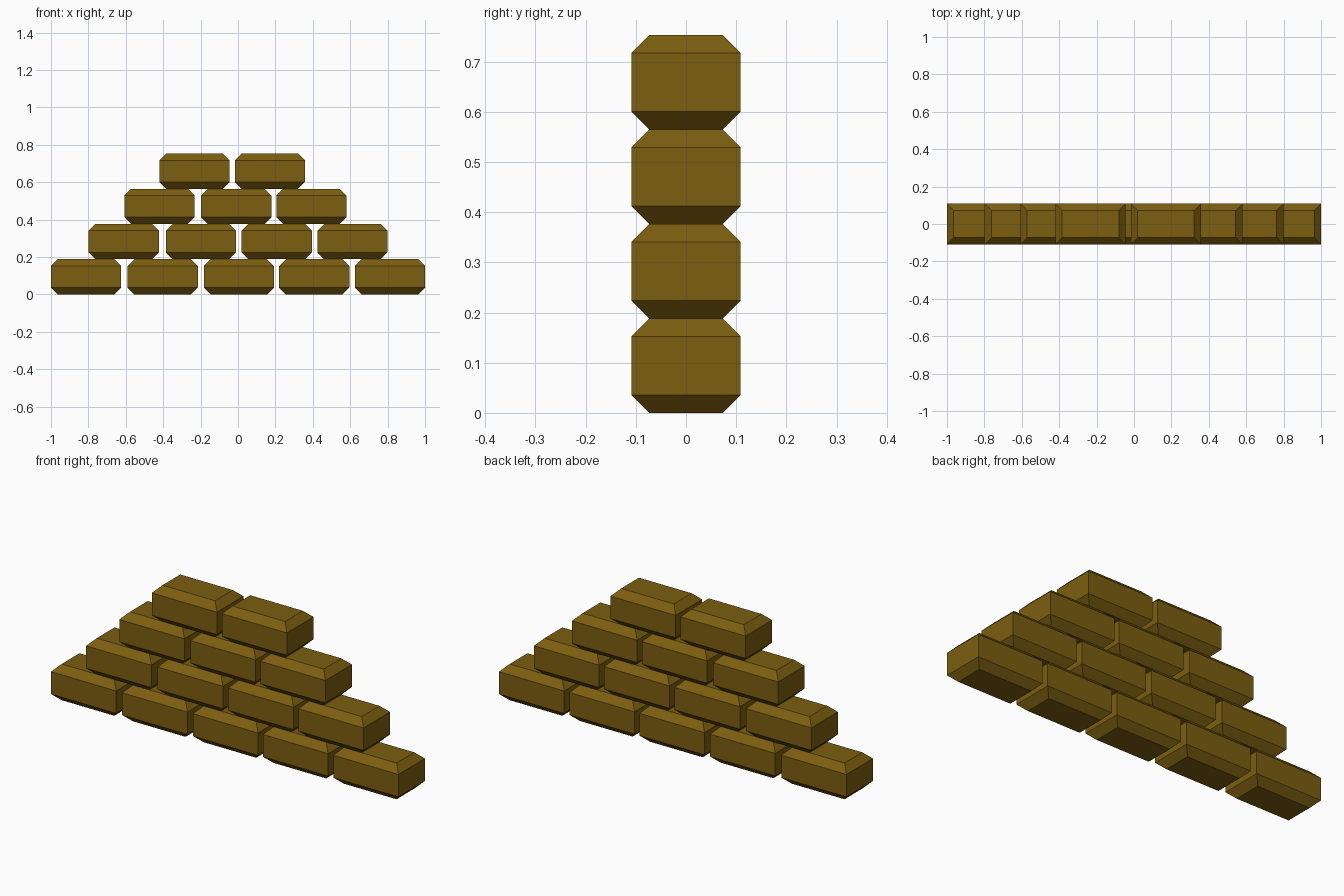
import bpy
import bmesh

old = bpy.data.objects.get("Cube")
if old:
    bpy.data.objects.remove(old, do_unlink=True)

LENGTH, DEPTH, HEIGHT, CHAMFER = 0.375, 0.218, 0.1883, 0.036

brown = bpy.data.materials.new("golden_brown")
brown.use_nodes = True
colour = (0.2, 0.112, 0.005, 1)
brown.diffuse_color = colour
brown.node_tree.nodes["Principled BSDF"].inputs["Base Color"].default_value = colour


def brick_mesh():
    """Block with chamfered top and bottom rims and sharp upright corners."""
    bm = bmesh.new()
    rings = []
    for z, inset in ((0, CHAMFER), (CHAMFER, 0), (HEIGHT - CHAMFER, 0), (HEIGHT, CHAMFER)):
        x, y = LENGTH / 2 - inset, DEPTH / 2 - inset
        rings.append([bm.verts.new((sx * x, sy * y, z))
                      for sx, sy in ((-1, -1), (1, -1), (1, 1), (-1, 1))])
    for low, high in zip(rings, rings[1:]):
        for i in range(4):
            j = (i + 1) % 4
            bm.faces.new((low[i], low[j], high[j], high[i]))
    bm.faces.new(rings[0][::-1])
    bm.faces.new(rings[-1])
    bmesh.ops.recalc_face_normals(bm, faces=bm.faces)
    mesh = bpy.data.meshes.new("brick")
    bm.to_mesh(mesh)
    bm.free()
    mesh.materials.append(brown)
    return mesh


# Left edge of every brick, course by course from the ground up
courses = (
    (-1.0, -0.59, -0.183, 0.22, 0.625),
    (-0.798, -0.386, 0.02, 0.424),
    (-0.607, -0.197, 0.205),
    (-0.42, -0.017),
)
mesh = brick_mesh()
for row, starts in enumerate(courses):
    for n, start in enumerate(starts):
        brick = bpy.data.objects.new(f"brick_course_{row + 1}_{n + 1}", mesh)
        brick.location = (start + LENGTH / 2, 0, row * HEIGHT)
        bpy.context.collection.objects.link(brick)
